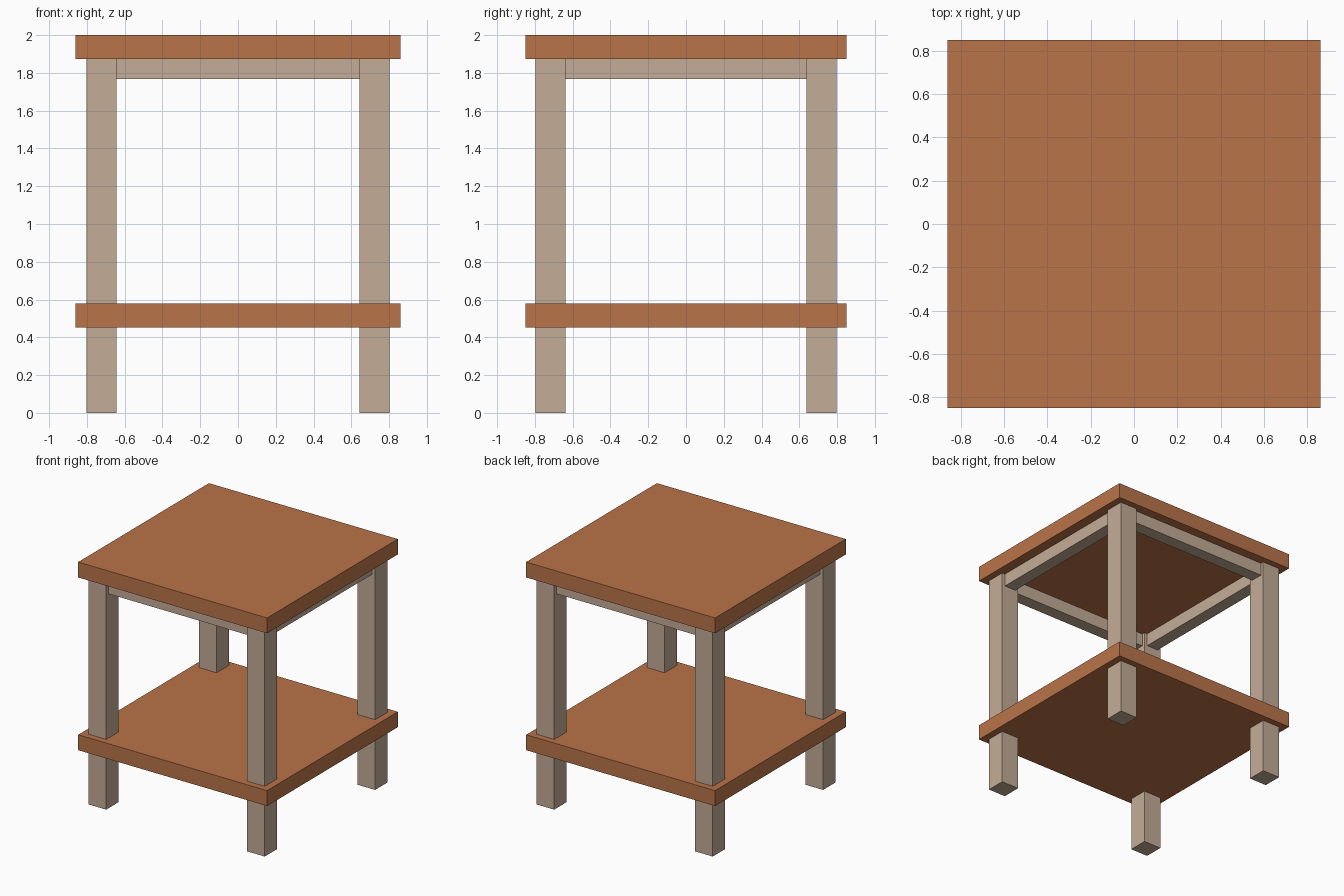
import bpy

cube = bpy.data.objects.get("Cube")
if cube:
    bpy.data.objects.remove(cube, do_unlink=True)


def make_material(name, rgb):
    mat = bpy.data.materials.new(name)
    mat.use_nodes = True
    color = (*rgb, 1.0)
    mat.diffuse_color = color
    mat.node_tree.nodes["Principled BSDF"].inputs["Base Color"].default_value = color
    return mat


def box(name, center, size, mat):
    bpy.ops.mesh.primitive_cube_add(size=1, location=center)
    obj = bpy.context.object
    obj.name = name
    obj.scale = size
    bpy.ops.object.transform_apply(location=False, rotation=False, scale=True)
    obj.data.materials.append(mat)
    return obj


warm_wood = make_material("warm_wood", (0.49, 0.174, 0.067))
pale_wood = make_material("pale_wood", (0.552, 0.413, 0.309))

# Main dimensions
WIDTH, DEPTH, SLAB = 1.72, 1.70, 0.127
TOP_Z, SHELF_Z = 2.0, 0.578
LEG, LEG_X, LEG_Y = 0.16, 0.722, 0.718
RAIL = 0.106
under_top = TOP_Z - SLAB

# Table top and lower shelf
for name, z in (("table_top", TOP_Z), ("lower_shelf", SHELF_Z)):
    box(name, (0, 0, z - SLAB / 2), (WIDTH, DEPTH, SLAB), warm_wood)

# Legs, running through the shelf up to the top
for side, sx in (("left", 1), ("right", -1)):
    for end, sy in (("front", -1), ("back", 1)):
        box(f"{end}_{side}_leg", (sx * LEG_X, sy * LEG_Y, under_top / 2),
            (LEG, LEG, under_top), pale_wood)

# Square rails under the top, centred between the legs
rail_z = under_top - RAIL / 2
for name, s in (("front", -1), ("back", 1)):
    box(f"{name}_rail", (0, s * LEG_Y, rail_z),
        (2 * LEG_X - LEG, RAIL, RAIL), pale_wood)
for name, s in (("left", 1), ("right", -1)):
    box(f"{name}_rail", (s * LEG_X, 0, rail_z),
        (RAIL, 2 * LEG_Y - LEG, RAIL), pale_wood)
